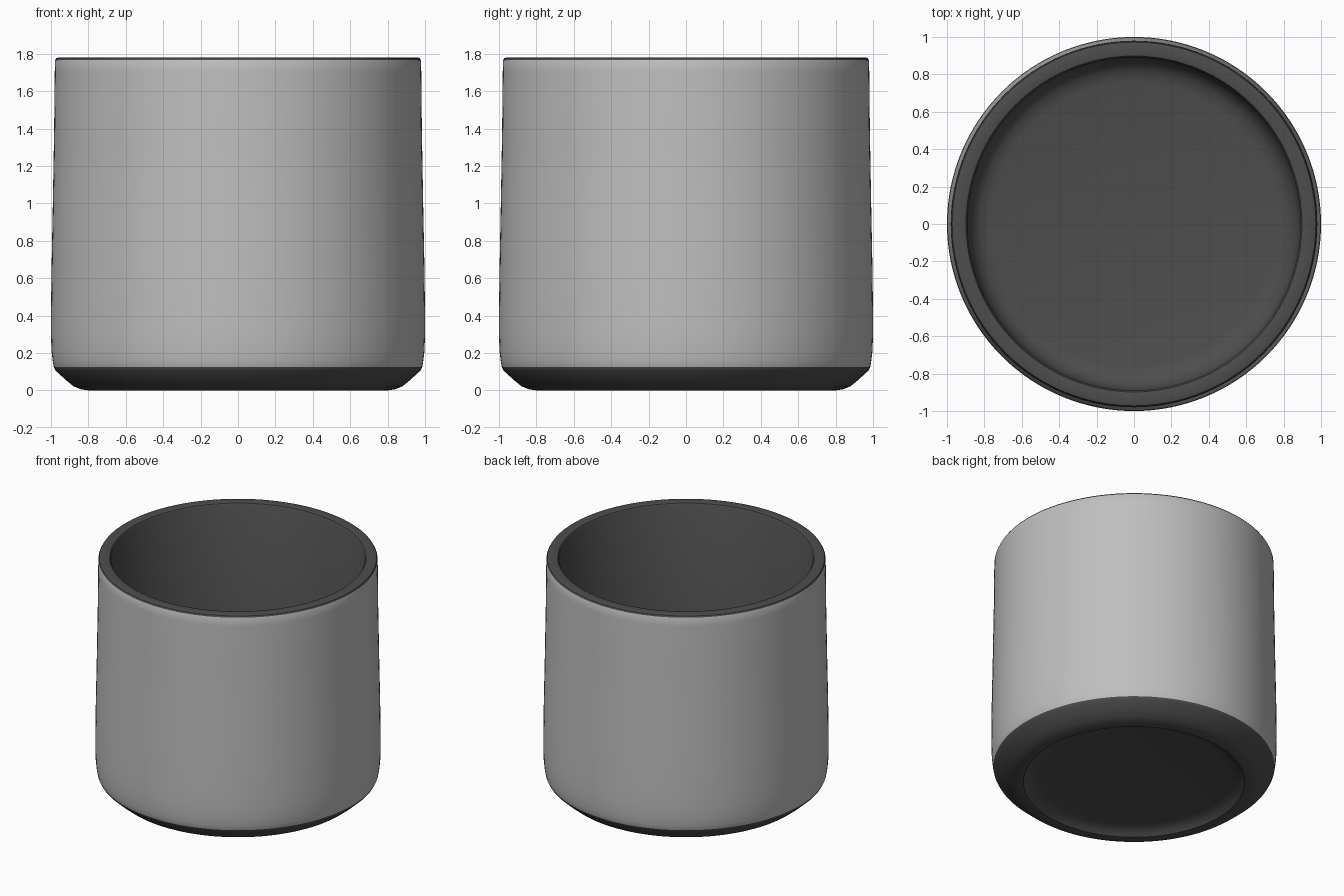
import bpy, bmesh, math

if "Cube" in bpy.data.objects:
    bpy.data.objects.remove(bpy.data.objects["Cube"])

SEGMENTS = 128


def flat_material(name, colour):
    mat = bpy.data.materials.new(name)
    mat.diffuse_color = (*colour, 1.0)
    mat.use_nodes = True
    mat.node_tree.nodes["Principled BSDF"].inputs["Base Color"].default_value = mat.diffuse_color
    return mat


light = flat_material("light grey glaze", (0.52, 0.52, 0.52))
dark = flat_material("dark grey", (0.075, 0.075, 0.075))

# Cup cross-section (radius, height): underside recess, outer wall, rim, inside
profile = [
    (0.0, 0.05), (0.66, 0.05), (0.71, 0.043), (0.75, 0.025), (0.775, 0.0),
    (0.80, 0.0), (0.84, 0.006), (0.88, 0.022), (0.92, 0.055), (0.975, 0.105),
    (0.985, 0.125),
    (0.991, 0.16), (0.997, 0.21), (1.0, 0.30), (1.0, 0.40), (0.997, 0.65),
    (0.99, 1.0), (0.983, 1.4), (0.98, 1.70), (0.978, 1.765),
    (0.972, 1.776), (0.96, 1.78), (0.91, 1.78), (0.898, 1.777), (0.89, 1.765),
    (0.89, 0.30), (0.882, 0.24), (0.86, 0.19), (0.82, 0.155), (0.76, 0.14),
    (0.0, 0.14),
]

# Spin the profile into a closed cup
bm = bmesh.new()
verts = [bm.verts.new((r, 0, z)) for r, z in profile]
edges = [bm.edges.new(pair) for pair in zip(verts, verts[1:])]
bmesh.ops.spin(bm, geom=verts + edges, cent=(0, 0, 0), axis=(0, 0, 1),
               angle=2 * math.pi, steps=SEGMENTS, use_duplicate=False)
bmesh.ops.remove_doubles(bm, verts=bm.verts, dist=0.0005)
bmesh.ops.recalc_face_normals(bm, faces=bm.faces)

# Only the outer wall is light; base, rim and inside are dark
for face in bm.faces:
    c = face.calc_center_median()
    outside = math.hypot(c.x, c.y) > 0.95
    face.material_index = 0 if outside and 0.125 < c.z < 1.765 else 1

mesh = bpy.data.meshes.new("cup")
bm.to_mesh(mesh)
bm.free()
mesh.materials.append(light)
mesh.materials.append(dark)
cup = bpy.data.objects.new("cup", mesh)
bpy.context.collection.objects.link(cup)

bpy.context.view_layer.objects.active = cup
cup.select_set(True)
bpy.ops.object.shade_smooth_by_angle(angle=math.radians(35))
